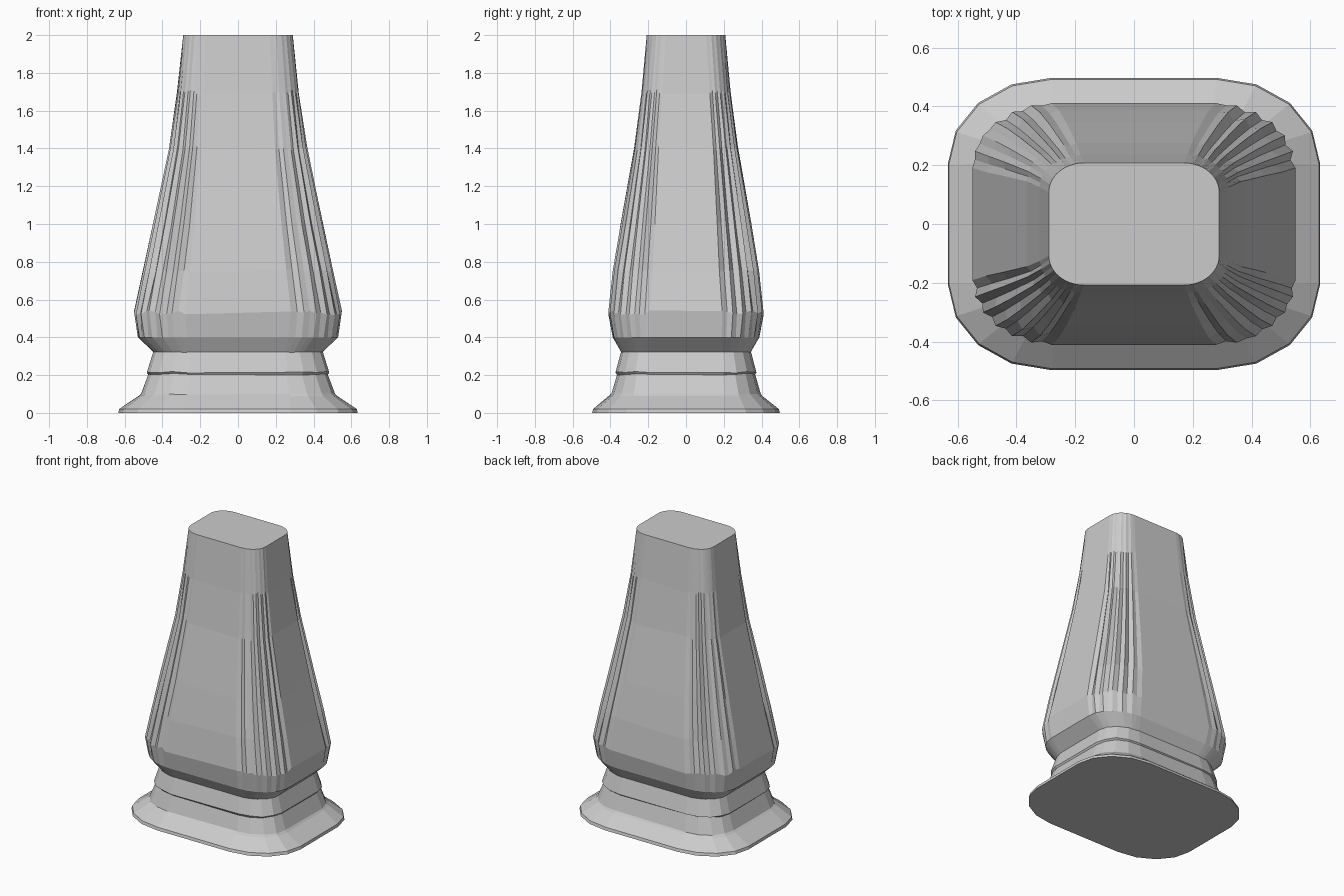
import bpy, bmesh, random
from math import cos, sin, pi

if "Cube" in bpy.data.objects:
    bpy.data.objects.remove(bpy.data.objects["Cube"])

random.seed(4)


def ring(z, hx, hy, rx, ry, n, fold=0.0, pattern=None, wobble=0.0):
    """Rounded rectangle with n segments per corner; fold pushes in alternate corner points."""
    pts = []
    for q, (sx, sy) in enumerate(((1, 1), (-1, 1), (-1, -1), (1, -1))):
        for i in range(n + 1):
            k = i if sx * sy > 0 else n - i
            a = k / n * pi / 2
            f = fold * pattern[q][i] if pattern else 0.0
            x = hx - rx + (rx - f) * cos(a)
            y = hy - ry + (ry - f) * sin(a)
            pts.append((sx * x, sy * y, z + random.uniform(-wobble, wobble)))
    return pts


def loft(name, rings, cap_bottom=False, cap_top=False):
    bm = bmesh.new()
    loops = [[bm.verts.new(p) for p in r] for r in rings]
    for lo, hi in zip(loops, loops[1:]):
        for i in range(len(lo)):
            j = (i + 1) % len(lo)
            bm.faces.new((lo[i], lo[j], hi[j], hi[i]))
    if cap_bottom:
        bm.faces.new(loops[0][::-1])
    if cap_top:
        bm.faces.new(loops[-1])
    mesh = bpy.data.meshes.new(name)
    bm.to_mesh(mesh)
    bm.free()
    ob = bpy.data.objects.new(name, mesh)
    bpy.context.collection.objects.link(ob)
    return ob


# Stepped, flared foot: z, half width, half depth, corner radii
foot = [
    (0.00, 0.633, 0.497, 0.35, 0.29),
    (0.02, 0.630, 0.492, 0.35, 0.29),
    (0.09, 0.525, 0.405, 0.25, 0.20),
    (0.10, 0.513, 0.395, 0.24, 0.19),
    (0.205, 0.475, 0.365, 0.22, 0.17),
    (0.215, 0.483, 0.373, 0.22, 0.17),
    (0.32, 0.450, 0.345, 0.20, 0.15),
    (0.34, 0.440, 0.335, 0.20, 0.15),
]
loft("foot", [ring(*s, 4, wobble=0.004 if 0.05 < s[0] < 0.3 else 0) for s in foot],
     cap_bottom=True)

# Tapered body with creased corners: z, half width, half depth, corner radii, fold depth
N = 12
pattern = [[(i % 2) * random.uniform(0.4, 1.3) if 0 < i < N else 0
            for i in range(N + 1)] for _ in range(4)]
body = [
    (0.32, 0.445, 0.342, 0.20, 0.15, 0.0),
    (0.40, 0.530, 0.388, 0.26, 0.20, 0.002),
    (0.53, 0.550, 0.411, 0.27, 0.22, 0.012),
    (0.75, 0.505, 0.387, 0.25, 0.21, 0.018),
    (1.00, 0.450, 0.345, 0.22, 0.18, 0.018),
    (1.40, 0.366, 0.275, 0.17, 0.13, 0.012),
    (1.70, 0.322, 0.236, 0.14, 0.11, 0.005),
    (2.00, 0.290, 0.208, 0.12, 0.10, 0.0),
]
loft("body", [ring(z, hx, hy, rx, ry, N, f, pattern, 0.012 if 0.45 < z < 1.9 else 0)
              for z, hx, hy, rx, ry, f in body], cap_top=True)
